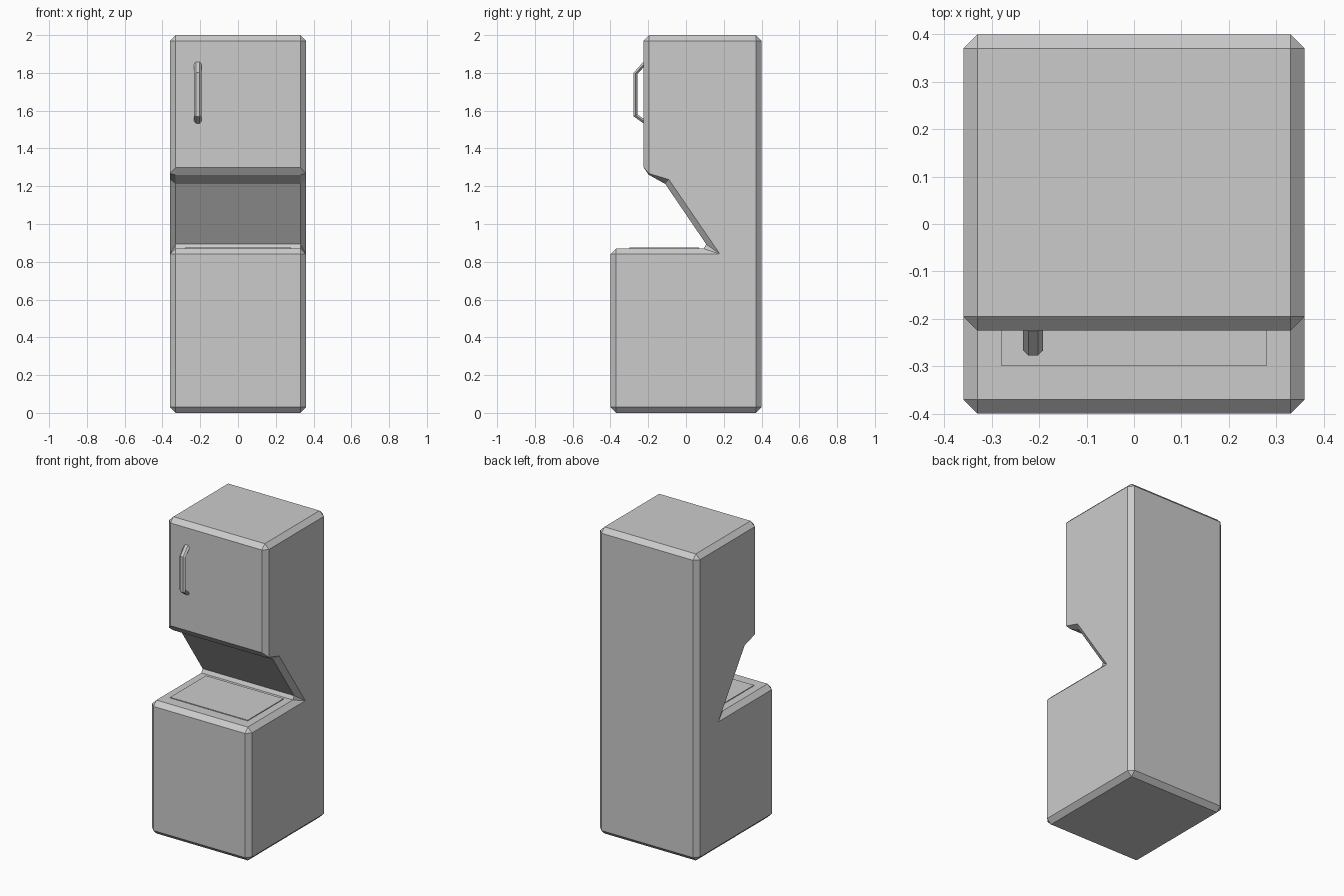
import bpy, bmesh
from mathutils import Vector

if "Cube" in bpy.data.objects:
    bpy.data.objects.remove(bpy.data.objects["Cube"])


def finish(name, bm):
    bmesh.ops.recalc_face_normals(bm, faces=bm.faces)
    me = bpy.data.meshes.new(name)
    bm.to_mesh(me)
    bm.free()
    ob = bpy.data.objects.new(name, me)
    bpy.context.collection.objects.link(ob)
    return ob


def ring_verts(bm, x, pts):
    return [bm.verts.new((x, y, z)) for y, z in pts]


def loft(bm, rings):
    # bridge neighbouring closed rings, then cap both ends
    n = len(rings[0])
    for a, b in zip(rings, rings[1:]):
        for i in range(n):
            j = (i + 1) % n
            quad = list(dict.fromkeys([a[i], a[j], b[j], b[i]]))
            if len(quad) > 2:
                bm.faces.new(quad)
    for r in (rings[0], rings[-1]):
        bm.faces.new(list(dict.fromkeys(r)))


# Cabinet: full (y, z) profile, and the smaller profile of the two side faces
full = [(-.37, 0), (-.40, .03), (-.40, .84), (-.37, .87), (.094, .87), (.107, .893),
        (-.11, 1.212), (-.197, 1.26), (-.225, 1.30), (-.225, 1.97), (-.195, 2),
        (.37, 2), (.40, 1.97), (.40, .03), (.37, 0)]
side = [(-.37, .03), (-.37, .84), (.18, .84), (-.09, 1.235), (-.195, 1.267),
        (-.195, 1.97), (.37, 1.97), (.37, .03)]
side_of_full = [0, 0, 1, 1, 2, 2, 3, 4, 4, 5, 5, 6, 6, 7, 7]

bm = bmesh.new()
rings = []
for x, pts in ((-.36, side), (-.33, full), (.33, full), (.36, side)):
    vs = ring_verts(bm, x, pts)
    rings.append([vs[i] for i in side_of_full] if pts is side else vs)
loft(bm, rings)
finish("cabinet", bm)

# Thin panel on the counter
bm = bmesh.new()
bmesh.ops.create_cube(bm, size=1)
bmesh.ops.scale(bm, vec=(.56, .37, .015), verts=bm.verts)
bmesh.ops.translate(bm, vec=(0, -.115, .8675), verts=bm.verts)
finish("counter_panel", bm)

# Door handle: flattened hexagon swept along a bent path, mitred at the bends
path = [Vector(p) for p in ((-.218, 1.852), (-.267, 1.798), (-.267, 1.575), (-.218, 1.54))]
section = [(-.021, 0), (-.01, .01), (.01, .01), (.021, 0), (.01, -.01), (-.01, -.01)]
bm = bmesh.new()
rings = []
for i, p in enumerate(path):
    d0 = (p - path[i - 1]).normalized() if i else (path[1] - p).normalized()
    d1 = (path[i + 1] - p).normalized() if i < 3 else d0
    t = (d0 + d1).normalized()
    nrm = Vector((t.y, -t.x)) / t.dot(d1)
    rings.append([bm.verts.new((-.213 + u, p.x + nrm.x * v, p.y + nrm.y * v))
                  for u, v in section])
loft(bm, rings)
finish("door_handle", bm)
